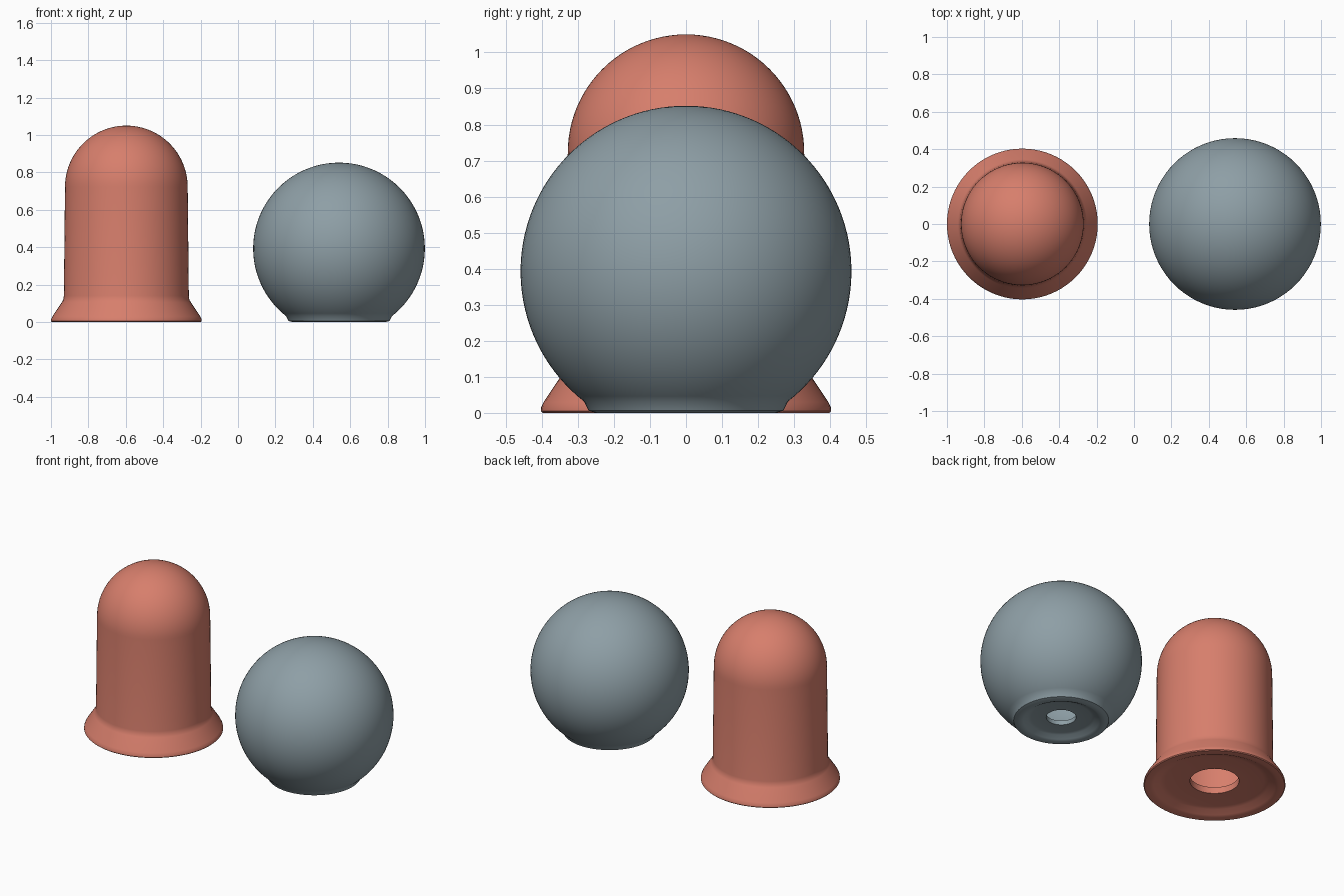
import bpy, bmesh
from math import sin, cos, pi, radians, sqrt

if "Cube" in bpy.data.objects:
    bpy.data.objects.remove(bpy.data.objects["Cube"], do_unlink=True)


def material(name, rgb):
    m = bpy.data.materials.new(name)
    m.use_nodes = True
    m.diffuse_color = (*rgb, 1)
    m.node_tree.nodes["Principled BSDF"].inputs["Base Color"].default_value = (*rgb, 1)
    return m


def arc(radius, centre, start, end, steps):
    """Profile points on a circle about the axis, angles in degrees from the horizontal."""
    angles = [radians(start + (end - start) * i / steps) for i in range(steps + 1)]
    return [(max(0, radius * cos(a)), centre + radius * sin(a)) for a in angles]


def add_object(name, bm, mat, x=0):
    bmesh.ops.recalc_face_normals(bm, faces=bm.faces)
    mesh = bpy.data.meshes.new(name)
    bm.to_mesh(mesh)
    bm.free()
    mesh.materials.append(mat)
    ob = bpy.data.objects.new(name, mesh)
    ob.location.x = x
    bpy.context.collection.objects.link(ob)
    return ob


def lathe(name, outer, inner, mat, x, segments=80):
    """Spin the outer skin (bottom opening to top) and the cavity skin into one hollow wall."""
    bm = bmesh.new()
    chains = [[bm.verts.new((r, 0, z)) for r, z in pts] for pts in (outer, inner)]
    edges = [bm.edges.new(p) for c in chains for p in zip(c, c[1:])]
    edges.append(bm.edges.new((chains[0][0], chains[1][0])))
    bmesh.ops.spin(bm, geom=edges + chains[0] + chains[1], axis=(0, 0, 1),
                   cent=(0, 0, 0), angle=2 * pi, steps=segments)
    bmesh.ops.remove_doubles(bm, verts=bm.verts, dist=0.0005)
    return add_object(name, bm, mat, x)


def pierce(ob, holes, radius, z):
    """Cut the pouring holes through the top wall."""
    bm = bmesh.new()
    for x, y in holes:
        made = bmesh.ops.create_cone(bm, cap_ends=True, segments=24, radius1=radius,
                                     radius2=radius, depth=0.3)
        bmesh.ops.translate(bm, verts=made["verts"], vec=(x, y, z))
    cutter = add_object(ob.name + "_hole_cutter", bm, ob.data.materials[0])
    cutter.hide_render = True
    mod = ob.modifiers.new("holes", "BOOLEAN")
    mod.operation, mod.solver, mod.object = "DIFFERENCE", "EXACT", cutter
    bpy.ops.object.select_all(action="DESELECT")
    ob.select_set(True)
    bpy.context.view_layer.objects.active = ob
    bpy.ops.object.modifier_apply(modifier=mod.name)
    bpy.data.objects.remove(cutter, do_unlink=True)
    bpy.ops.object.shade_smooth_by_angle(angle=radians(35))


coral = material("coral_glaze", (0.68, 0.21, 0.15))
slate = material("slate_glaze", (0.27, 0.345, 0.38))

# Domed shaker: recessed base, flared foot, straight body, round top
foot = [(0.14, 0.03), (0.28, 0.03), (0.31, 0.024), (0.345, 0.006), (0.365, 0),
        (0.398, 0), (0.403, 0.005), (0.402, 0.015), (0.395, 0.03),
        (0.345, 0.105), (0.337, 0.12), (0.334, 0.14)]
dome_outer = foot + arc(0.328, 0.722, 0, 90, 24)
dome_inner = [(0.14, 0.07), (0.27, 0.07), (0.29, 0.09)] + arc(0.288, 0.722, 0, 90, 24)
domed = lathe("domed_shaker", dome_outer, dome_inner, coral, -0.597)
pierce(domed, [(0, -0.095), (0, 0), (0, 0.098)], 0.025, 1.0)

# Ball shaker: sphere with a flattened, recessed base
R, C = 0.459, 0.393
base = [(0.085, 0.026), (0.17, 0.026), (0.19, 0.021), (0.215, 0.006),
        (0.23, 0), (0.25, 0), (0.27, 0.006)]
ball_outer = base + arc(R, C, -52, 90, 48)
inner_r = R - 0.04
floor_r = sqrt(inner_r ** 2 - (C - 0.053) ** 2)
ball_inner = [(0.085, 0.053), (floor_r - 0.02, 0.053)] + arc(inner_r, C, -53, 90, 44)
ball = lathe("ball_shaker", ball_outer, ball_inner, slate, 0.54)
pierce(ball, [(-0.113, -0.01), (0.042, 0.103), (0.07, -0.092)], 0.025, 0.8)
